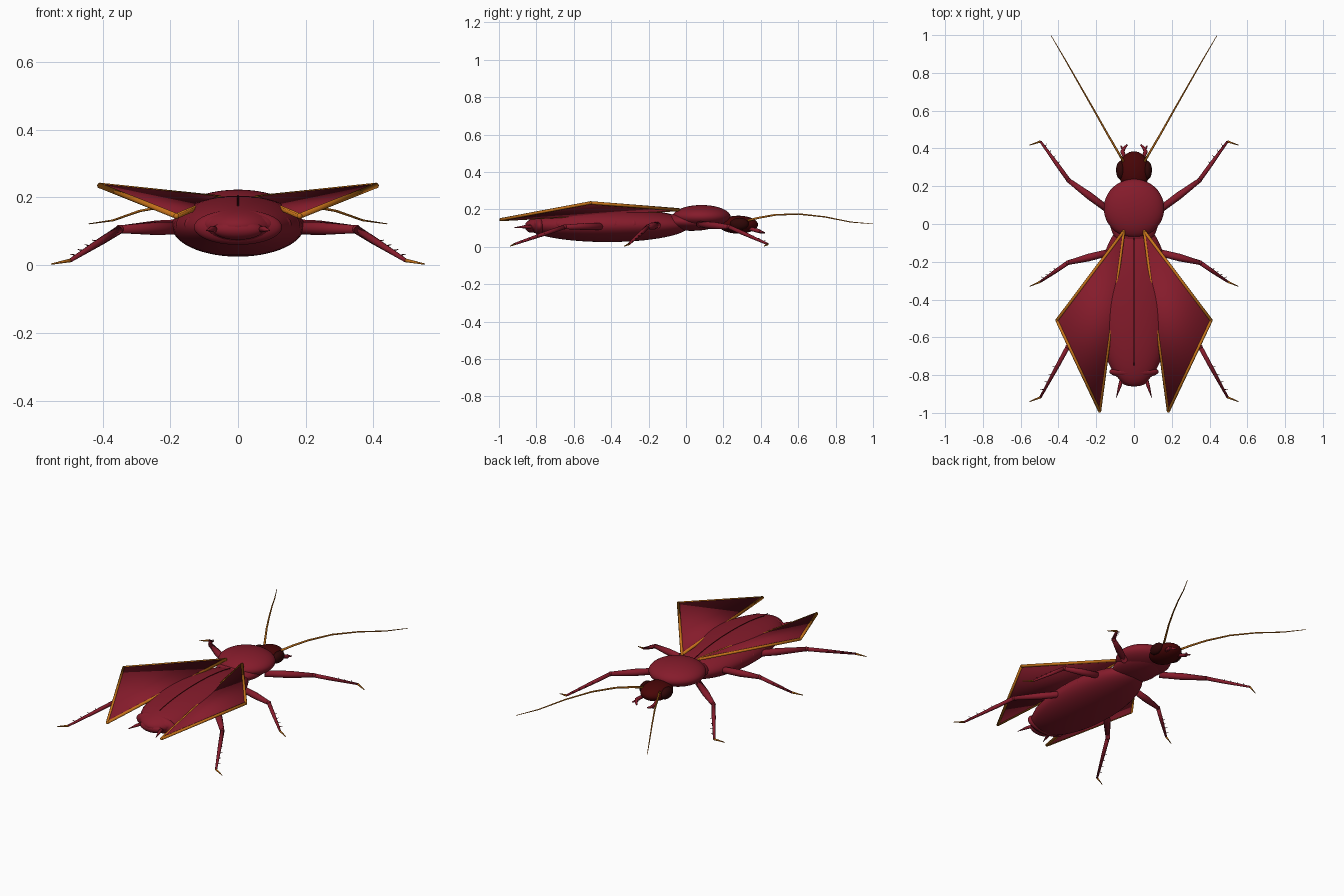
import bpy, bmesh, math
from mathutils import Vector

if "Cube" in bpy.data.objects:
    bpy.data.objects.remove(bpy.data.objects["Cube"])


def mat(name, rgb):
    m = bpy.data.materials.new(name)
    m.diffuse_color = (*rgb, 1)
    m.use_nodes = True
    m.node_tree.nodes["Principled BSDF"].inputs["Base Color"].default_value = m.diffuse_color
    return m


RED = mat("deep red", (0.235, 0.011, 0.024))
DARK = mat("dark red", (0.065, 0.0015, 0.002))
EYE = mat("eye black", (0.03, 0.002, 0.002))
AMBER = mat("amber", (0.56, 0.17, 0.01))


def finish(name, bm, material, smooth=True):
    bmesh.ops.recalc_face_normals(bm, faces=bm.faces)
    me = bpy.data.meshes.new(name)
    bm.to_mesh(me)
    bm.free()
    me.materials.append(material)
    for p in me.polygons:
        p.use_smooth = smooth
    ob = bpy.data.objects.new(name, me)
    bpy.context.collection.objects.link(ob)
    return ob


def ellipsoid(name, c, r, material, u=40, v=20):
    bm = bmesh.new()
    bmesh.ops.create_uvsphere(bm, u_segments=u, v_segments=v, radius=1)
    for w in bm.verts:
        w.co = Vector(a * b + d for a, b, d in zip(w.co, r, c))
    return finish(name, bm, material)


def tube(name, pts, radii, material, sides=8):
    """Tapered tube through the points."""
    bm = bmesh.new()
    pts = [Vector(p) for p in pts]
    rings = []
    for i, p in enumerate(pts):
        d = (pts[min(i + 1, len(pts) - 1)] - pts[max(i - 1, 0)]).normalized()
        s = d.cross(Vector((0, 0, 1))).normalized()
        t = s.cross(d)
        rings.append([bm.verts.new(p + radii[i] * (s * math.cos(a) + t * math.sin(a)))
                      for a in (2 * math.pi * k / sides for k in range(sides))])
    for a, b in zip(rings, rings[1:]):
        for k in range(sides):
            j = (k + 1) % sides
            bm.faces.new((a[k], a[j], b[j], b[k]))
    bm.faces.new(rings[0])
    bm.faces.new(rings[-1])
    return finish(name, bm, material)


# Body
AC, AR = (0, -0.42, 0.115), (0.195, 0.44, 0.09)
ellipsoid("abdomen", AC, AR, RED, 48, 28)
ellipsoid("thorax", (0, 0.03, 0.135), (0.13, 0.16, 0.05), RED)
ellipsoid("pronotum", (0, 0.083, 0.16), (0.16, 0.155, 0.063), RED, 48, 24)

# Overlapping abdomen segments
for i in range(6):
    y = -0.28 - 0.1 * i
    f = math.sqrt(1 - ((y - AC[1]) / AR[1]) ** 2)
    ellipsoid(f"segment_{i + 1}", (0, y, 0.12), (AR[0] * f * 1.01, 0.05, 0.07 * f), RED, 32, 16)
ellipsoid("tail_segment", (0, -0.782, 0.112), (0.13, 0.036, 0.052), RED)
ellipsoid("tail_tip", (0, -0.825, 0.105), (0.075, 0.035, 0.03), RED)

# Thin dark seam along the back
seam = []
for i in range(25):
    y = -0.07 - 0.68 * i / 24
    seam.append((0, y, AC[2] + AR[2] * math.sqrt(1 - ((y - AC[1]) / AR[1]) ** 2)))
tube("back_seam", seam, [0.0025] * 25, DARK, 6)

# Head
ellipsoid("head", (0, 0.28, 0.118), (0.082, 0.105, 0.048), DARK)


def wing(s, side):
    root = Vector((s * 0.055, -0.04, 0.198))
    outer = Vector((s * 0.408, -0.51, 0.235))
    tip = Vector((s * 0.182, -0.99, 0.145))
    corners = (root, outer, tip)
    # Thin triangular slab, smooth shaded so it looks rounded towards the rim
    bm = bmesh.new()
    up = Vector((0, 0, 0.006))
    top = [bm.verts.new(p + up) for p in corners]
    low = [bm.verts.new(p - up) for p in corners]
    bm.faces.new(top)
    bm.faces.new(low)
    for k in range(3):
        j = (k + 1) % 3
        bm.faces.new((top[k], top[j], low[j], low[k]))
    finish(side + "_wing", bm, RED)
    # Amber rim on all three edges
    for k in range(3):
        tube(f"{side}_wing_rim_{k + 1}", (corners[k], corners[(k + 1) % 3]), (0.0085, 0.0085), AMBER)
    for k, p in enumerate(corners):
        ellipsoid(f"{side}_wing_corner_{k + 1}", p, (0.0085,) * 3, AMBER, 10, 8)


# Leg joints: hip, knee, ankle, claw
LEGS = {
    "front": ((0.13, 0.07, 0.12), (0.345, 0.23, 0.106), (0.495, 0.437, 0.014), (0.552, 0.418, 0.003)),
    "middle": ((0.13, -0.15, 0.115), (0.35, -0.205, 0.106), (0.495, -0.305, 0.014), (0.552, -0.33, 0.003)),
    "hind": ((0.13, -0.40, 0.11), (0.35, -0.65, 0.106), (0.495, -0.917, 0.014), (0.552, -0.94, 0.003)),
}

for s, side in ((-1, "left"), (1, "right")):
    wing(s, side)
    ellipsoid(side + "_eye", (s * 0.07, 0.285, 0.122), (0.025, 0.05, 0.033), EYE, 20, 12)

    # Antenna
    path = [(0.055, 0.33, 0.14), (0.09, 0.39, 0.155), (0.14, 0.475, 0.17), (0.21, 0.6, 0.175),
            (0.29, 0.74, 0.16), (0.37, 0.88, 0.132), (0.44, 0.999, 0.122)]
    tube(side + "_antenna", [(s * x, y, z) for x, y, z in path],
         [0.0065, 0.0058, 0.0052, 0.0045, 0.0038, 0.003, 0.0015], AMBER, 6)

    # Mouth feelers and tail spikes
    tube(side + "_palp", [(s * 0.04, 0.33, 0.1), (s * 0.062, 0.385, 0.085), (s * 0.05, 0.405, 0.078),
                          (s * 0.035, 0.42, 0.074)], (0.01, 0.011, 0.008, 0.004), RED)
    tube(side + "_inner_palp", [(s * 0.055, 0.385, 0.085), (s * 0.07, 0.415, 0.078)], (0.009, 0.003), RED)
    tube(side + "_tail_spike", [(s * 0.062, -0.81, 0.105), (s * 0.076, -0.86, 0.107), (s * 0.094, -0.92, 0.102)],
         (0.01, 0.009, 0.001), RED)

    for name, joints in LEGS.items():
        hip, knee, ankle, claw = (Vector((s * x, y, z)) for x, y, z in joints)
        leg = f"{side}_{name}_"
        tube(leg + "thigh", (hip, hip.lerp(knee, 0.5), knee), (0.018, 0.02, 0.012), RED, 10)
        ellipsoid(leg + "knee", knee, (0.013,) * 3, RED, 12, 8)
        tube(leg + "shin", (knee, knee.lerp(ankle, 0.4), ankle), (0.012, 0.011, 0.006), RED)
        tube(leg + "foot", (ankle, claw), (0.006, 0.002), AMBER, 6)
        # Spines along the shin
        d = (ankle - knee).normalized()
        if name == "front":
            out = Vector((-s * abs(d.y), abs(d.x), 0))
        else:
            out = Vector((s * abs(d.y), abs(d.x), 0))
        for i in range(4):
            p = knee.lerp(ankle, 0.4 + 0.15 * i)
            tube(f"{leg}spine_{i + 1}", (p, p + out * 0.022 + d * 0.01 + Vector((0, 0, 0.008))),
                 (0.003, 0.0008), DARK, 5)
